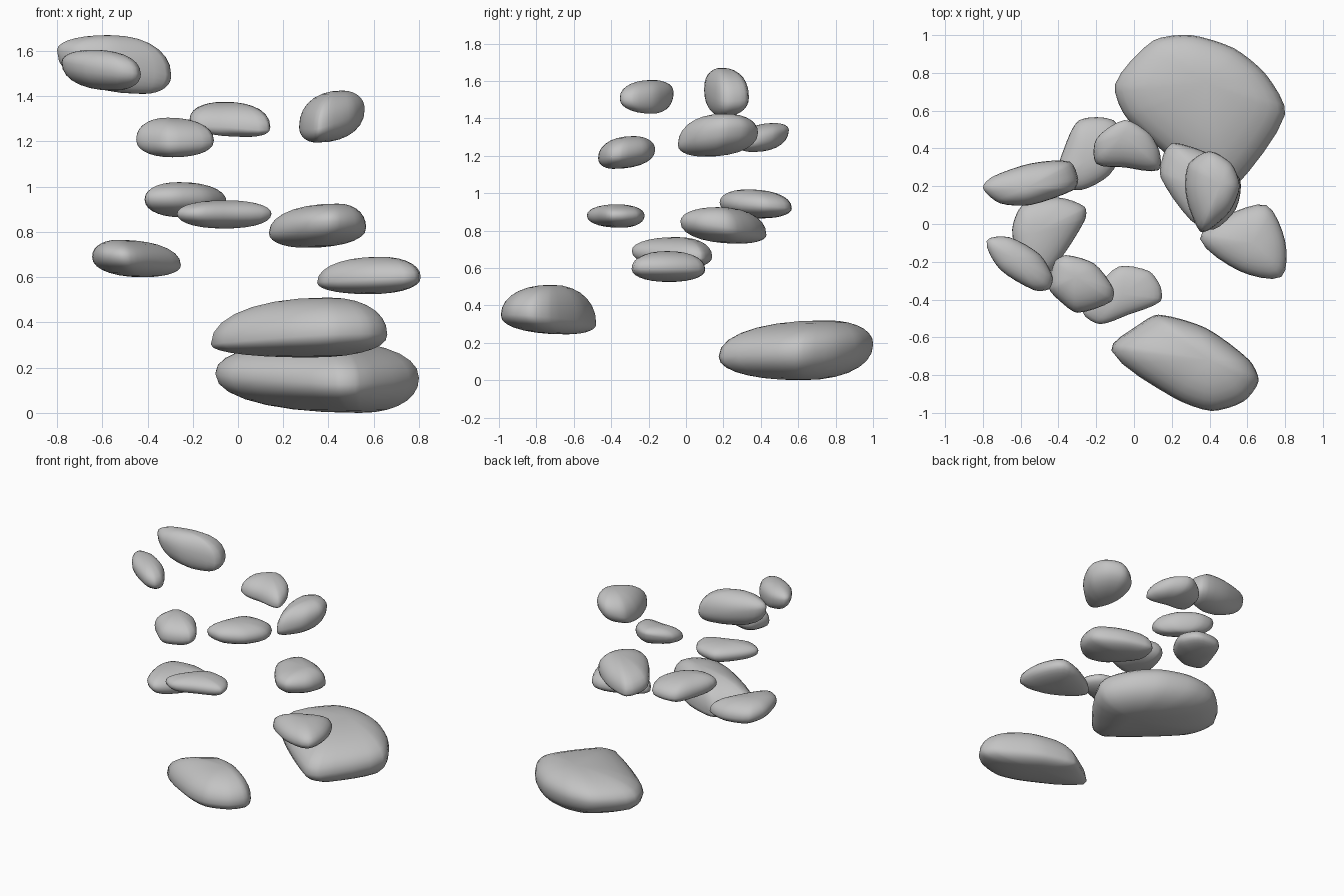
import bpy, bmesh, math
from mathutils import Vector

if "Cube" in bpy.data.objects:
    bpy.data.objects.remove(bpy.data.objects["Cube"])

stone_grey = bpy.data.materials.new("stone_grey")
stone_grey.diffuse_color = (0.55, 0.55, 0.55, 1)
stone_grey.use_nodes = True
stone_grey.node_tree.nodes["Principled BSDF"].inputs["Base Color"].default_value = stone_grey.diffuse_color


def smooth_loop(points, steps=4, tension=0.36):
    """Closed smooth curve through the outline points."""
    pts, out = [Vector(p) for p in points], []
    n = len(pts)
    for i in range(n):
        a, b, c, d = (pts[(i + k) % n] for k in (-1, 0, 1, 2))
        span = (c - b).length
        m0 = (c - a).normalized() * span * tension * 2
        m1 = (d - b).normalized() * span * tension * 2
        for s in range(steps):
            t = s / steps
            out.append(b * (2*t**3 - 3*t**2 + 1) + m0 * (t**3 - 2*t**2 + t)
                       + c * (3*t**2 - 2*t**3) + m1 * (t**3 - t**2))
    return out


def stone(name, outline, rim, top, bottom, rings=7, full=0.92):
    """Rounded stone: plan outline, rim (height, x slope, y slope), crown and belly points."""
    loop = smooth_loop(outline)
    mid = sum(loop, Vector((0, 0))) / len(loop)
    z, sx, sy = rim
    edge = [Vector((p.x, p.y, z + sx * (p.x - mid.x) + sy * (p.y - mid.y))) for p in loop]
    bm = bmesh.new()
    rows = []
    for i in range(1 - rings, rings):
        a = abs(i) / rings * math.pi / 2
        c, s = math.cos(a) ** full, math.sin(a) ** full
        pole = Vector(top if i > 0 else bottom)
        # each rib is a quarter oval from the rim to the pole
        rows.append([bm.verts.new((pole.x + (e.x - pole.x) * c, pole.y + (e.y - pole.y) * c,
                                   e.z + (pole.z - e.z) * s)) for e in edge])
    n = len(edge)
    low, high = bm.verts.new(bottom), bm.verts.new(top)
    for k in range(n):
        j = (k + 1) % n
        for r, s in zip(rows, rows[1:]):
            bm.faces.new((r[k], r[j], s[j], s[k]))
        bm.faces.new((low, rows[0][j], rows[0][k]))
        bm.faces.new((high, rows[-1][k], rows[-1][j]))
    bmesh.ops.recalc_face_normals(bm, faces=bm.faces)
    for f in bm.faces:
        f.smooth = True
    mesh = bpy.data.meshes.new(name)
    bm.to_mesh(mesh)
    bm.free()
    mesh.materials.append(stone_grey)
    bpy.context.collection.objects.link(bpy.data.objects.new(name, mesh))


# Two large low stones
stone("large_back_stone",
      [(-.10, .74), (-.03, .55), (.43, .18), (.54, .20), (.80, .58), (.70, .79),
       (.53, .93), (.30, 1.0), (.10, .97)],
      (.165, -.01, .08), (.38, .75, .32), (.54, .62, 0))
stone("large_front_stone",
      [(-.12, -.67), (.03, -.53), (.13, -.48), (.38, -.55), (.61, -.72),
       (.66, -.83), (.58, -.94), (.41, -.99), (.21, -.92)],
      (.325, .04, -.07), (.40, -.72, .51), (.32, -.64, .245))

# Lower ring of stones
stone("low_right_stone",
      [(.35, -.08), (.48, .04), (.70, .10), (.80, -.09), (.78, -.28), (.56, -.25)],
      (.59, .05, 0), (.63, -.10, .69), (.58, -.09, .525))
stone("low_left_stone",
      [(-.645, -.03), (-.59, .10), (-.40, .14), (-.26, .09), (-.26, .02),
       (-.40, -.20), (-.50, -.29), (-.60, -.22)],
      (.675, -.08, -.05), (-.53, -.05, .765), (-.42, 0, .60))

# Middle ring of stones
stone("middle_right_stone",
      [(.14, .25), (.16, .38), (.21, .43), (.40, .37), (.56, .24), (.54, .08),
       (.42, -.03), (.30, .02)],
      (.81, .03, -.14), (.44, .17, .925), (.30, .28, .73))
stone("middle_back_stone",
      [(-.41, .22), (-.37, .40), (-.29, .55), (-.11, .55), (-.05, .42),
       (-.13, .26), (-.28, .18)],
      (.935, 0, -.08), (-.26, .33, 1.02), (-.25, .40, .865))
stone("middle_front_stone",
      [(.14, -.33), (.08, -.25), (-.08, -.225), (-.21, -.35), (-.27, -.47),
       (-.18, -.53), (-.03, -.48), (.14, -.41)],
      (.88, 0, 0), (-.06, -.37, .94), (-.06, -.35, .815))

# Upper ring of stones
stone("upper_front_stone",
      [(-.45, -.34), (-.42, -.20), (-.36, -.165), (-.21, -.21), (-.11, -.34),
       (-.12, -.41), (-.30, -.47), (-.39, -.41)],
      (1.21, 0, .14), (-.31, -.28, 1.305), (-.29, -.39, 1.13))
stone("upper_back_stone",
      [(-.20, .32), (-.20, .45), (-.05, .55), (.08, .48), (.135, .385), (.13, .285),
       (-.05, .30)],
      (1.29, -.04, .30), (-.06, .47, 1.375), (.04, .36, 1.22))
stone("upper_right_stone",
      [(.27, .20), (.29, .32), (.40, .385), (.515, .32), (.56, .20), (.51, .07),
       (.40, -.03), (.35, -.04), (.29, .09)],
      (1.295, .27, .13), (.46, .21, 1.425), (.35, .10, 1.195))

# Highest pair of stones
stone("top_front_stone",
      [(-.78, -.09), (-.66, -.07), (-.50, -.16), (-.43, -.28), (-.45, -.345),
       (-.53, -.35), (-.71, -.24)],
      (1.52, -.15, 0), (-.64, -.18, 1.605), (-.55, -.18, 1.425))
stone("top_back_stone",
      [(-.80, .19), (-.75, .25), (-.55, .32), (-.34, .33), (-.295, .235),
       (-.32, .18), (-.55, .10), (-.71, .11)],
      (1.545, -.22, 0), (-.57, .19, 1.67), (-.42, .20, 1.41))
